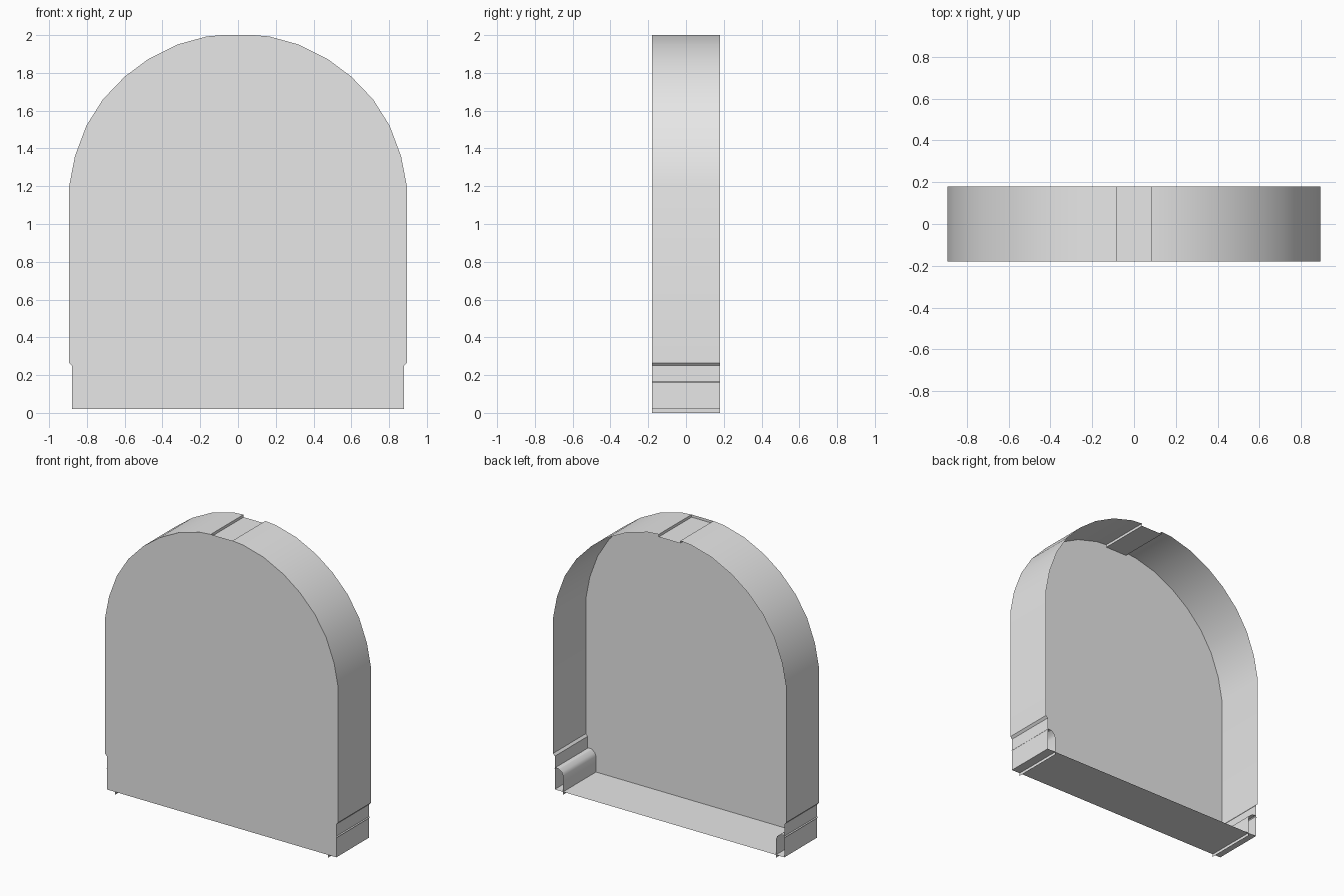
import bpy, math

if "Cube" in bpy.data.objects:
    bpy.data.objects.remove(bpy.data.objects["Cube"])

HALF = 0.18  # half depth in y

grey = bpy.data.materials.new("plain_grey")
grey.diffuse_color = (0.8, 0.8, 0.8, 1)
grey.use_nodes = True
grey.node_tree.nodes["Principled BSDF"].inputs["Base Color"].default_value = grey.diffuse_color


def make(name, verts, faces, smooth=None):
    me = bpy.data.meshes.new(name)
    me.from_pydata(verts, [], faces)
    me.materials.append(grey)
    ob = bpy.data.objects.new(name, me)
    bpy.context.collection.objects.link(ob)
    if smooth:
        bpy.ops.object.select_all(action='DESELECT')
        ob.select_set(True)
        bpy.context.view_layer.objects.active = ob
        bpy.ops.object.shade_smooth_by_angle(angle=math.radians(smooth))
    return ob


def sheet(name, path, smooth=None):
    """Sweep an x-z path through the full depth as a thin sheet."""
    verts = [(x, y, z) for x, z in path for y in (-HALF, HALF)]
    faces = [(2 * i, 2 * i + 1, 2 * i + 3, 2 * i + 2) for i in range(len(path) - 1)]
    return make(name, verts, faces, smooth)


def mirrored(path):
    return [(-x, z) for x, z in reversed(path)]


# right half of the arch outline, floor to crown
half = [(0.88, 0.02), (0.88, 0.25), (0.894, 0.265), (0.894, 1.2), (0.863, 1.36),
        (0.803, 1.52), (0.715, 1.66), (0.60, 1.78), (0.475, 1.873),
        (0.322, 1.95), (0.165, 1.993), (0.083, 2.0)]

# front panel: one flat arch
outline = half + mirrored(half)
make("front_panel", [(x, -HALF, z) for x, z in outline], [tuple(range(len(outline)))])

# outer rim, open at the crown
sheet("right_rim", half, 25)
sheet("left_rim", mirrored(half), 25)

# sunken strip at the crown
sheet("crown_strip", [(0.083, 2.0), (0.083, 1.982), (-0.083, 1.982), (-0.083, 2.0)])

# floor
sheet("floor", [(0.88, 0.02), (-0.88, 0.02)])

# folded foot inside each lower corner
foot = [(0.886, 0.16), (0.875, 0.172), (0.848, 0.17), (0.826, 0.153),
        (0.816, 0.13), (0.816, 0.0)]
sheet("right_foot", foot, 30)
sheet("left_foot", mirrored(foot), 30)
